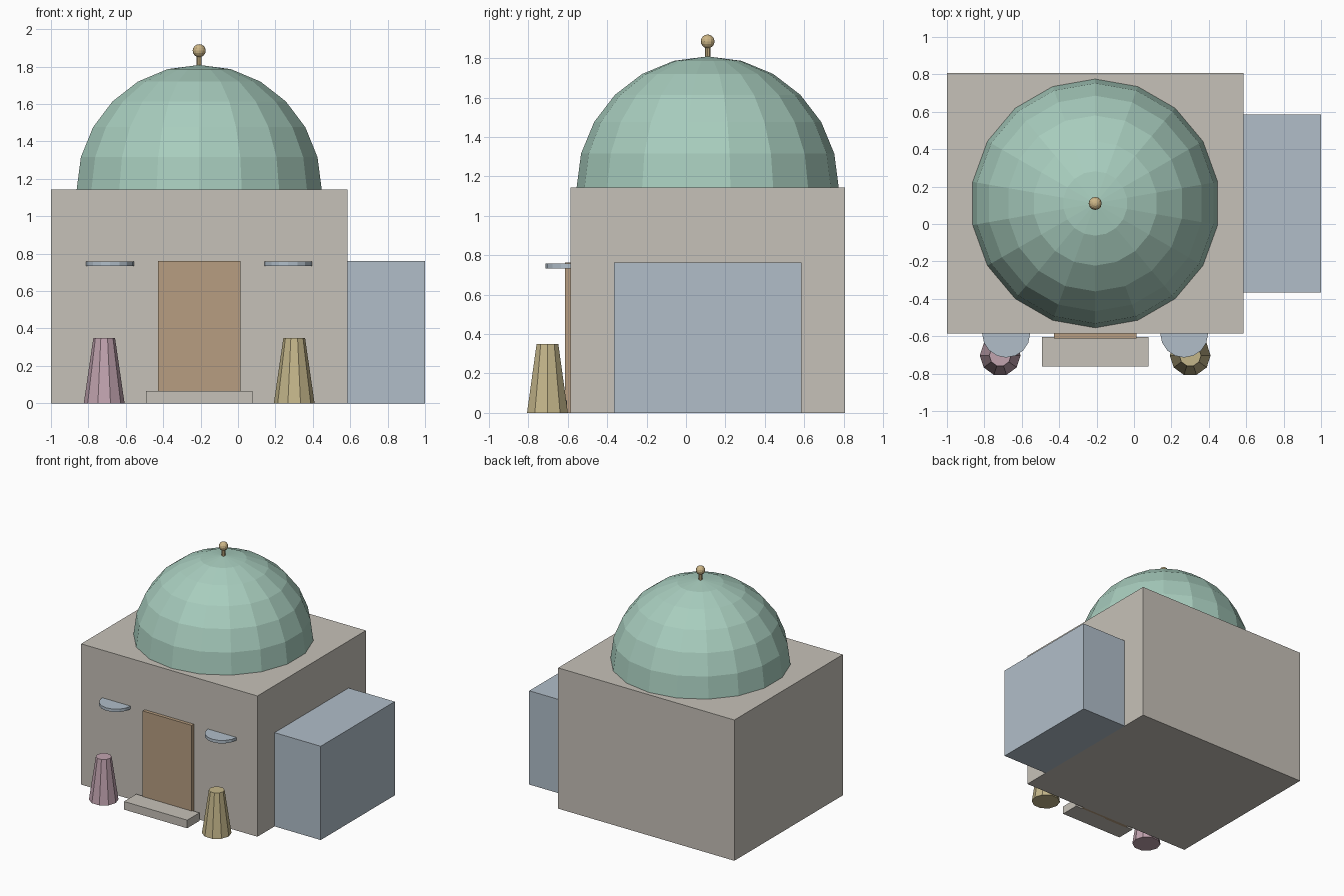
import bpy, bmesh, math
from mathutils import Matrix

if "Cube" in bpy.data.objects:
    bpy.data.objects.remove(bpy.data.objects["Cube"])


def material(name, r, g, b):
    def lin(c):
        c /= 255
        return c / 12.92 if c <= 0.04045 else ((c + 0.055) / 1.055) ** 2.4
    m = bpy.data.materials.new(name)
    m.diffuse_color = (lin(r), lin(g), lin(b), 1)
    m.use_nodes = True
    m.node_tree.nodes["Principled BSDF"].inputs["Base Color"].default_value = m.diffuse_color
    return m


STONE = material("warm grey stone", 198, 193, 184)
GREEN = material("dome green", 168, 205, 190)
BLUE = material("pale blue", 177, 190, 201)
WOOD = material("door brown", 183, 158, 129)
PINK = material("dusty pink", 193, 163, 175)
OLIVE = material("olive yellow", 196, 182, 138)
GOLD = material("finial gold", 205, 182, 135)


def finish(name, bm, mat):
    bmesh.ops.recalc_face_normals(bm, faces=bm.faces[:])
    mesh = bpy.data.meshes.new(name)
    bm.to_mesh(mesh)
    bm.free()
    mesh.materials.append(mat)
    ob = bpy.data.objects.new(name, mesh)
    bpy.context.collection.objects.link(ob)
    return ob


def box(name, x0, x1, y0, y1, z0, z1, mat):
    bm = bmesh.new()
    bmesh.ops.create_cube(bm, size=1)
    bmesh.ops.scale(bm, vec=(x1 - x0, y1 - y0, z1 - z0), verts=bm.verts)
    bmesh.ops.translate(bm, vec=((x0 + x1) / 2, (y0 + y1) / 2, (z0 + z1) / 2), verts=bm.verts)
    return finish(name, bm, mat)


def lathe(name, centre, profile, sides, mat, start=0.0):
    """Rings of (radius, z) joined into a faceted solid; radius 0 is a pole."""
    bm = bmesh.new()
    rings = []
    for r, z in profile:
        n = sides if r > 1e-6 else 1
        rings.append([bm.verts.new((centre[0] + r * math.cos(start + math.tau * i / sides),
                                    centre[1] + r * math.sin(start + math.tau * i / sides), z))
                      for i in range(n)])
    for a, b in zip(rings, rings[1:]):
        for i in range(sides):
            j = (i + 1) % sides
            quad = [a[i % len(a)], a[j % len(a)], b[j % len(b)], b[i % len(b)]]
            bm.faces.new(list(dict.fromkeys(quad)))
    for ring in (rings[0], rings[-1]):
        if len(ring) > 1:
            bm.faces.new(ring)
    return finish(name, bm, mat)


CX, CY = -0.2075, 0.11      # axis of the main block
WALL = -0.586               # front wall plane
ROOF = 1.144

# Building, annex, door and step
box("main_block", -1.0, 0.585, WALL, 0.807, 0, ROOF, STONE)
box("side_annex", 0.585, 1.0, -0.366, 0.585, 0, 0.762, BLUE)
box("door", CX - 0.22, CX + 0.22, -0.613, WALL, 0, 0.762, WOOD)
box("door_step", CX - 0.284, CX + 0.284, -0.762, -0.605, 0, 0.066, STONE)

# Half-sphere dome
R = 0.665
dome = [(R * math.cos(math.radians(a)), ROOF + R * math.sin(math.radians(a))) for a in range(0, 91, 15)]
lathe("dome", (CX, CY), dome, 18, GREEN, math.radians(10))

# Finial stem and ball
lathe("finial_stem", (CX, CY), [(0.0135, 1.79), (0.0135, 1.87)], 8, GOLD)
ball = [(0.035 * math.sin(math.pi * k / 8), 1.885 - 0.035 * math.cos(math.pi * k / 8)) for k in range(9)]
lathe("finial_ball", (CX, CY), ball, 12, GOLD)

# Rounded ledges and tapered posts either side of the door
for side, name, mat in ((-1, "left", PINK), (1, "right", OLIVE)):
    lathe(name + "_ledge", (CX + side * 0.476, WALL), [(0.128, 0.733), (0.128, 0.757)], 16, BLUE)
    lathe(name + "_post", (CX + side * 0.508, -0.703), [(0.109, 0), (0.058, 0.35)], 10, mat)
